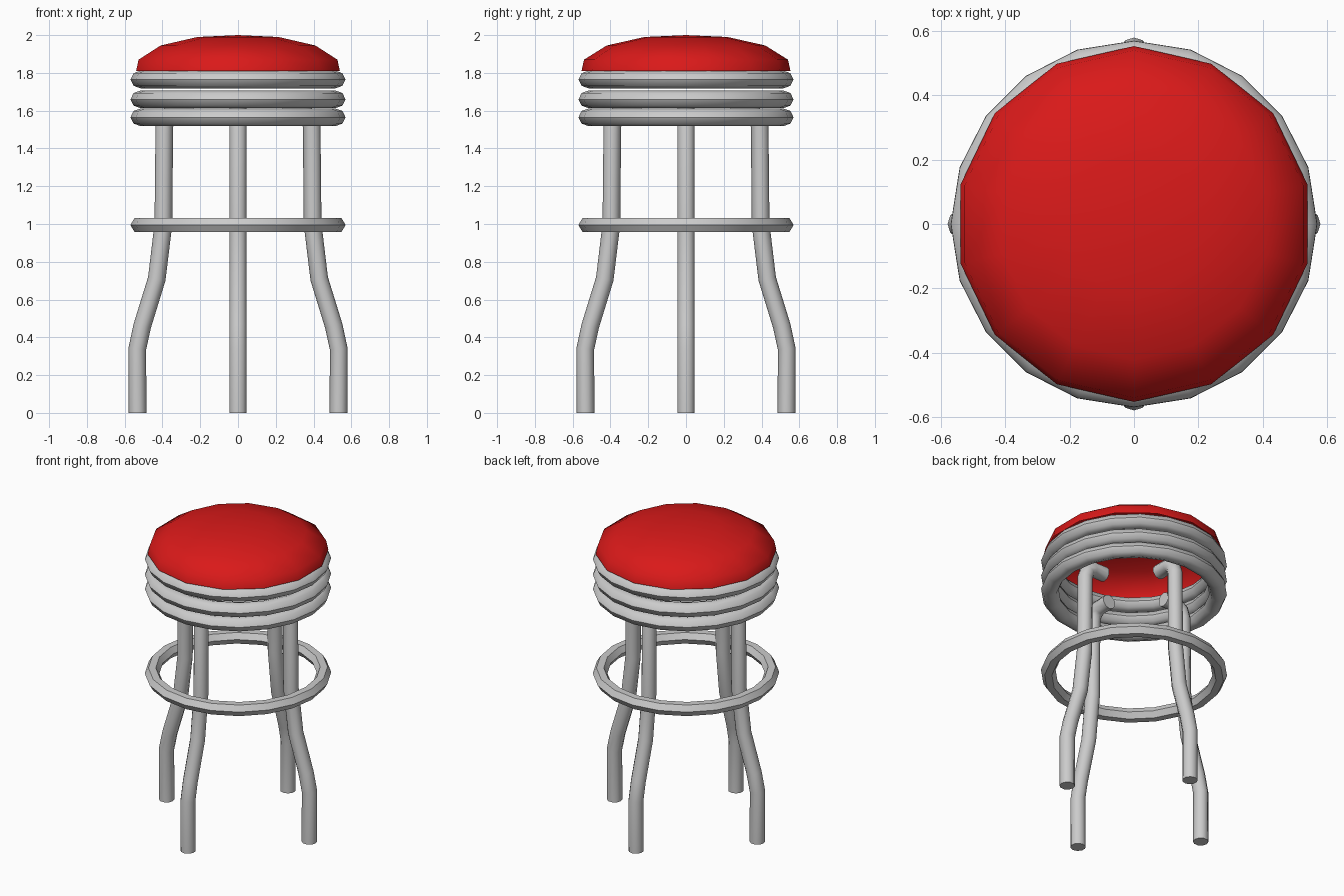
import bpy, bmesh
from math import sin, cos, pi, radians
from mathutils import Vector, Matrix

if "Cube" in bpy.data.objects:
    bpy.data.objects.remove(bpy.data.objects["Cube"])


def finish(name, bm, angle=50):
    bmesh.ops.recalc_face_normals(bm, faces=bm.faces)
    mesh = bpy.data.meshes.new(name)
    bm.to_mesh(mesh)
    bm.free()
    ob = bpy.data.objects.new(name, mesh)
    bpy.context.collection.objects.link(ob)
    bpy.ops.object.select_all(action='DESELECT')
    ob.select_set(True)
    bpy.context.view_layer.objects.active = ob
    bpy.ops.object.shade_smooth_by_angle(angle=radians(angle))
    return ob


def loft(bm, loops, wrap=False):
    """Bridge a list of closed vertex loops with quads."""
    n = len(loops[0])
    for i in range(len(loops) if wrap else len(loops) - 1):
        a, b = loops[i], loops[(i + 1) % len(loops)]
        for j in range(n):
            k = (j + 1) % n
            bm.faces.new((a[j], a[k], b[k], b[j]))


def ring(name, z, major, rx, rz, segs=20, sides=8, phase=0.0):
    bm = bmesh.new()
    loops = []
    for i in range(segs):
        u = 2 * pi * i / segs
        loop = []
        for j in range(sides):
            v = 2 * pi * j / sides + phase
            r = major + rx * cos(v)
            loop.append(bm.verts.new((r * cos(u), r * sin(u), z + rz * sin(v))))
        loops.append(loop)
    loft(bm, loops, wrap=True)
    return finish(name, bm)


def leg(name, path, radius, turn, sides=10):
    """Round tube swept along a path in the xz plane, then turned about z."""
    bm = bmesh.new()
    pts = [Vector((x, 0, z)) for x, z in path]
    loops = []
    for i, p in enumerate(pts):
        d1 = (p - pts[max(i - 1, 0)]).normalized()
        d2 = (pts[min(i + 1, len(pts) - 1)] - p).normalized()
        t = (d1 + d2).normalized()
        side = Vector((t.z, 0, -t.x))
        loops.append([bm.verts.new(p + radius * (cos(a) * side + sin(a) * Vector((0, 1, 0))))
                      for a in (2 * pi * j / sides for j in range(sides))])
    loft(bm, loops)
    bm.faces.new(loops[0])
    bm.faces.new(loops[-1])
    bm.transform(Matrix.Rotation(turn, 4, 'Z'))
    return finish(name, bm)


# Red cushion: an open dome
bm = bmesh.new()
sides = 14
profile = [(0.553, 1.81), (0.54, 1.87), (0.42, 1.945), (0.22, 1.99)]
loops = [[bm.verts.new((r * sin(2 * pi * j / sides), r * cos(2 * pi * j / sides), z))
          for j in range(sides)] for r, z in profile]
loft(bm, loops)
tip = bm.verts.new((0, 0, 2.0))
for j in range(sides):
    bm.faces.new((loops[-1][j], loops[-1][(j + 1) % sides], tip))
cushion = finish("seat_cushion", bm, 80)
red = bpy.data.materials.new("red_vinyl")
red.diffuse_color = (0.7, 0.01, 0.01, 1)
red.use_nodes = True
red.node_tree.nodes["Principled BSDF"].inputs["Base Color"].default_value = red.diffuse_color
cushion.data.materials.append(red)

# Three stacked rings under the cushion
for label, z in (("upper", 1.765), ("middle", 1.66), ("lower", 1.565)):
    ring(label + "_seat_ring", z, 0.515, 0.054, 0.047)

# Foot rest ring, flat on top
ring("foot_ring", 0.995, 0.525, 0.045, 0.043, sides=6)

# Four bent tube legs, curling inward under the seat
path = [(0.532, 0.0), (0.533, 0.34), (0.507, 0.46), (0.43, 0.71), (0.395, 1.0),
        (0.39, 1.52), (0.375, 1.57), (0.335, 1.60), (0.235, 1.60)]
for i, label in enumerate(("right", "back", "left", "front")):
    leg(label + "_leg", path, 0.047, i * pi / 2)
